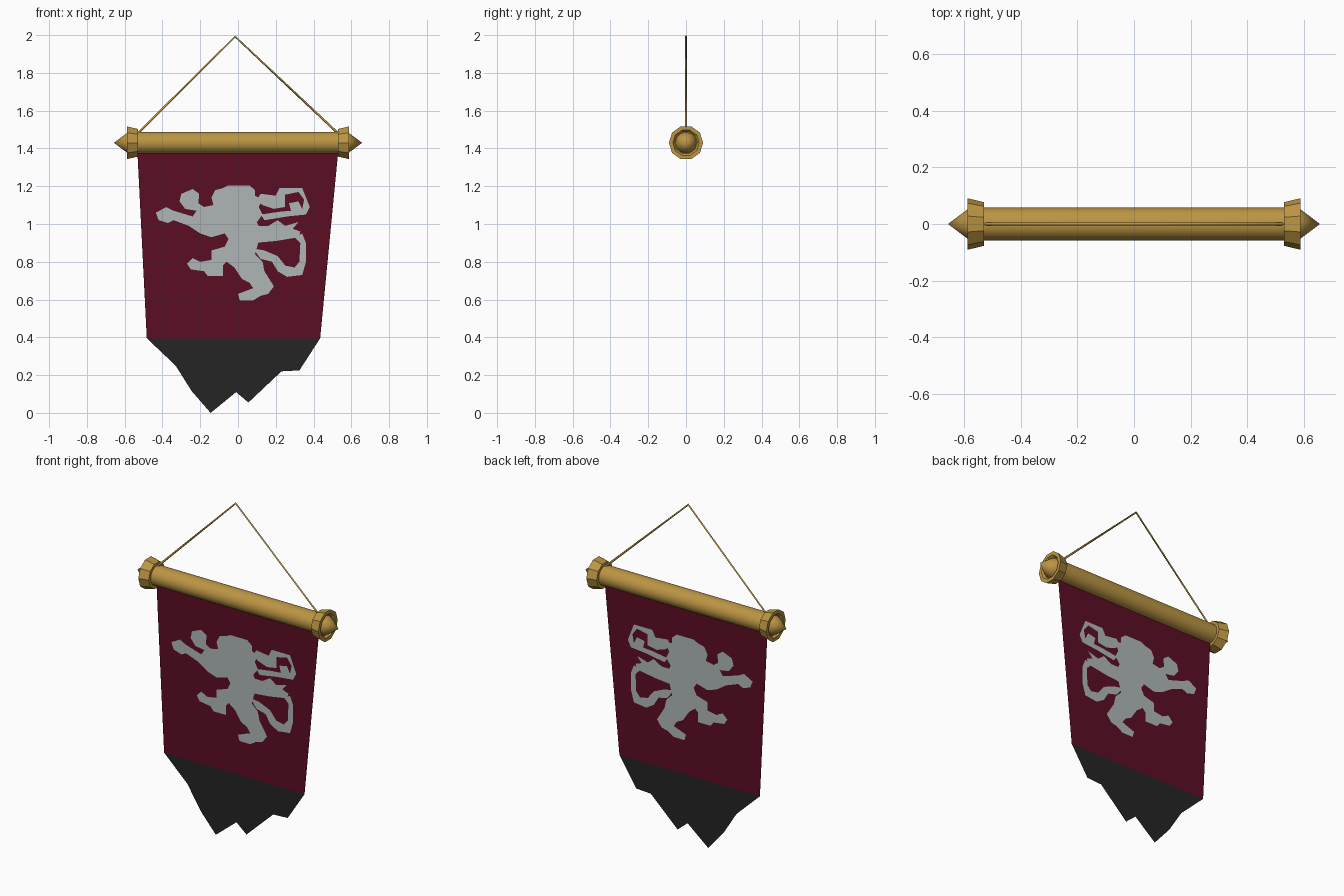
import bpy, bmesh, math
from mathutils import Vector
from mathutils.geometry import delaunay_2d_cdt

if "Cube" in bpy.data.objects:
    bpy.data.objects.remove(bpy.data.objects["Cube"])


def material(name, rgb):
    m = bpy.data.materials.new(name)
    m.diffuse_color = (*rgb, 1)
    m.use_nodes = True
    m.node_tree.nodes["Principled BSDF"].inputs["Base Color"].default_value = m.diffuse_color
    return m


GOLD = material("gold", (0.50, 0.30, 0.057))
RED = material("dark red", (0.105, 0.004, 0.017))
BLACK = material("charcoal", (0.018, 0.018, 0.018))
SILVER = material("silver grey", (0.43, 0.47, 0.47))
ROD_Z = 1.43


def make_object(name, bm, mats):
    me = bpy.data.meshes.new(name)
    bm.to_mesh(me)
    bm.free()
    ob = bpy.data.objects.new(name, me)
    bpy.context.collection.objects.link(ob)
    for m in mats:
        me.materials.append(m)
    return ob


def lathe(name, profile, sides, smooth=False):
    """Revolve (x, radius) points around the rod axis."""
    bm = bmesh.new()
    rings = []
    for x, r in profile:
        rings.append([bm.verts.new((x, r * math.cos(2 * math.pi * i / sides),
                                    ROD_Z + r * math.sin(2 * math.pi * i / sides)))
                      for i in range(sides)])
    for a, b in zip(rings, rings[1:]):
        for i in range(sides):
            j = (i + 1) % sides
            bm.faces.new((a[i], a[j], b[j], b[i]))
    bmesh.ops.remove_doubles(bm, verts=bm.verts, dist=1e-5)
    bmesh.ops.recalc_face_normals(bm, faces=bm.faces)
    ob = make_object(name, bm, [GOLD])
    if smooth:
        bpy.ops.object.select_all(action='DESELECT')
        ob.select_set(True)
        bpy.context.view_layer.objects.active = ob
        bpy.ops.object.shade_smooth_by_angle(angle=math.radians(40))
    return ob


# Rod with a flared collar and a spike at each end
lathe("rod", [(-0.55, 0), (-0.55, 0.058), (0.55, 0.058), (0.55, 0)], 16, True)
for side, s in (("left", -1), ("right", 1)):
    lathe(side + "_collar", [(s * x, r) for x, r in (
        (0.53, 0), (0.53, 0.077), (0.588, 0.091), (0.588, 0.07),
        (0.575, 0.06), (0.575, 0))], 10)
    lathe(side + "_spike", [(s * 0.574, 0), (s * 0.574, 0.056),
                            (s * 0.59, 0.05), (s * 0.657, 0)], 12, True)

# Hanging cord
curve = bpy.data.curves.new("cord", 'CURVE')
curve.dimensions = '3D'
curve.bevel_depth = 0.006
curve.bevel_resolution = 0
curve.use_fill_caps = True
cord_path = curve.splines.new('POLY')
cord_path.points.add(2)
for p, (x, z) in zip(cord_path.points, ((-0.535, 1.475), (-0.015, 1.992), (0.535, 1.475))):
    p.co = (x, 0, z, 1)
curve.materials.append(GOLD)
bpy.context.collection.objects.link(bpy.data.objects.new("cord", curve))

# Cloth outlines, (x, z) in hundredths of a unit
RED_PANEL = [(-53.5, 143), (-48.3, 39.5), (43.5, 39.5), (53.5, 143)]
TATTERS = [(-48.3, 40), (-48.3, 39.5), (-33, 25), (-24.5, 11.5), (-14.5, 0), (-1, 11),
           (5.5, 5.5), (23, 22), (32.5, 22.5), (43.5, 39.5)]
TATTERS = TATTERS[1:]

# Rampant beast emblem: body, tail, side plume and head mane curl
BODY = [(-8, 119), (-5, 120.5), (6, 120.5), (9, 118), (9, 115), (13, 113), (11, 109),
        (13, 105), (10, 101), (12, 97), (11, 91), (9, 84), (13, 80), (14, 75), (19, 67),
        (16, 63), (12, 62), (8, 59.5), (1, 59.5), (0, 63), (8, 66), (6, 69), (2, 71),
        (-2, 77), (-6, 80), (-8, 78), (-8, 72.5), (-16, 72.5), (-18, 75), (-25, 76),
        (-27, 79), (-24, 82), (-20, 80), (-14, 81), (-14, 86), (-7, 88), (-5, 92),
        (-7, 95), (-14, 93), (-20, 95), (-26, 99), (-34, 102), (-37, 100.5), (-42, 102),
        (-43.5, 106), (-38, 109), (-34, 107), (-24, 104), (-22, 107), (-28, 108),
        (-31, 112), (-30, 116), (-24, 118.5), (-20.5, 116), (-21, 111), (-18, 109),
        (-13, 110), (-14, 114), (-12, 118)]
TAIL = [(8, 87), (12, 81.5), (18, 80), (21, 75), (26, 72), (34, 73), (36, 80), (36, 90),
        (34, 95), (30, 93), (33, 90), (32.5, 80), (30, 77), (25, 78), (21, 83), (14, 86)]
PLUME = [(9, 90), (20, 91), (32, 93), (33, 96), (29, 97.5), (32, 101), (25, 99),
         (21, 102), (16, 99), (10, 99)]
MANE = [(10, 113), (12, 116), (20, 115), (22, 119), (34, 119), (38, 109), (36, 105),
        (26, 104), (14, 102), (12, 105), (22, 106.5), (28, 107), (27, 111), (32, 112),
        (34, 108), (35, 113), (32, 117), (25, 115.5), (25, 109), (19, 108), (13, 110)]
EMBLEM = [BODY, TAIL, PLUME, MANE]


def inside(p, poly):
    hit = False
    for (x1, z1), (x2, z2) in zip(poly, poly[1:] + poly[:1]):
        if (z1 > p[1]) != (z2 > p[1]) and p[0] < (x2 - x1) * (p[1] - z1) / (z2 - z1) + x1:
            hit = not hit
    return hit


# Cloth: one flat sheet cut along every outline, coloured by region
points, edges = [], []
for loop in [RED_PANEL, TATTERS] + EMBLEM:
    start, n = len(points), len(loop)
    points += [Vector(p) for p in loop]
    edges += [(start + i, start + (i + 1) % n) for i in range(n)]
verts, _, tris, *_ = delaunay_2d_cdt(points, edges, [], 0, 1e-4)

bm = bmesh.new()
bverts = [bm.verts.new((v.x / 100, 0, v.y / 100)) for v in verts]
for tri in tris:
    c = sum((verts[i] for i in tri), Vector((0, 0))) / len(tri)
    if any(inside(c, e) for e in EMBLEM):
        colour = 2
    elif inside(c, RED_PANEL):
        colour = 0
    elif inside(c, TATTERS):
        colour = 1
    else:
        continue
    face = bm.faces.new([bverts[i] for i in tri])
    face.material_index = colour
    face.normal_update()
    if face.normal.y > 0:
        face.normal_flip()
bmesh.ops.delete(bm, geom=[v for v in bm.verts if not v.link_faces], context='VERTS')
make_object("banner_cloth", bm, [RED, BLACK, SILVER])
